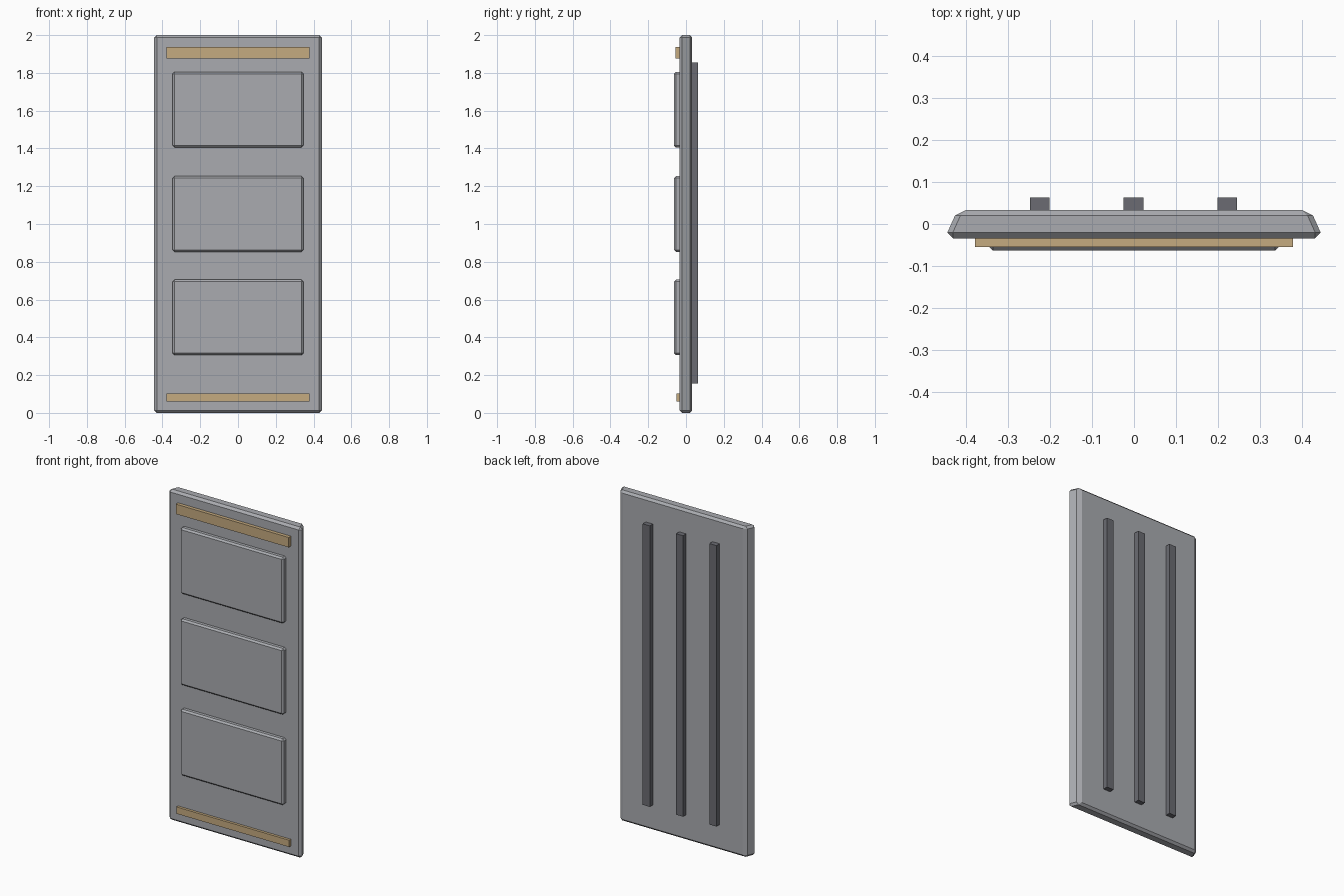
import bpy
import bmesh

cube = bpy.data.objects.get("Cube")
if cube:
    bpy.data.objects.remove(cube, do_unlink=True)


def material(name, rgb):
    mat = bpy.data.materials.new(name)
    mat.use_nodes = True
    colour = (*rgb, 1)
    mat.diffuse_color = colour
    mat.node_tree.nodes["Principled BSDF"].inputs["Base Color"].default_value = colour
    return mat


grey = material("light grey", (0.40, 0.41, 0.435))
dark = material("dark grey", (0.145, 0.148, 0.168))
tan = material("tan", (0.56, 0.405, 0.215))


def finish(name, bm, mat):
    bmesh.ops.recalc_face_normals(bm, faces=bm.faces)
    mesh = bpy.data.meshes.new(name)
    bm.to_mesh(mesh)
    bm.free()
    mesh.materials.append(mat)
    obj = bpy.data.objects.new(name, mesh)
    bpy.context.collection.objects.link(obj)
    return obj


def box(name, xs, ys, zs, mat, bevel=0):
    """Box between the given limits, with an optional flat chamfer."""
    bm = bmesh.new()
    bmesh.ops.create_cube(bm, size=1)
    for v in bm.verts:
        v.co = [lim[0] if c < 0 else lim[1] for c, lim in zip(v.co, (xs, ys, zs))]
    obj = finish(name, bm, mat)
    if bevel:
        mod = obj.modifiers.new("chamfer", "BEVEL")
        mod.width = bevel
        mod.segments = 1
    return obj


# Main slab: sides taper towards the back, all edges chamfered
def ring(bm, y, half, inset, cut):
    low, high = inset, 2 - inset
    inner = half - cut
    outline = [(-inner, low), (inner, low), (half, low + cut), (half, high - cut),
               (inner, high), (-inner, high), (-half, high - cut), (-half, low + cut)]
    return [bm.verts.new((x, y, z)) for x, z in outline]


bm = bmesh.new()
chamfer = 0.013
rings = [ring(bm, -0.034, 0.430, chamfer, 0),
         ring(bm, -0.020, 0.444, 0, chamfer),
         ring(bm, 0.020, 0.426, 0, chamfer),
         ring(bm, 0.033, 0.400, chamfer, 0)]
for a, b in zip(rings, rings[1:]):
    for i in range(len(a)):
        j = (i + 1) % len(a)
        bm.faces.new((a[i], a[j], b[j], b[i]))
bm.faces.new(rings[0])
bm.faces.new(rings[-1])
bmesh.ops.remove_doubles(bm, verts=bm.verts, dist=0.0001)
finish("main_panel", bm, grey)

# Raised rectangular panels on the front
for label, z in (("lower", 0.506), ("middle", 1.053), ("upper", 1.605)):
    box(label + "_raised_panel", (-0.346, 0.346), (-0.063, -0.024),
        (z - 0.2, z + 0.2), grey, 0.01)

# Trim strips on the front
box("top_trim", (-0.378, 0.378), (-0.055, -0.025), (1.876, 1.936), tan)
box("bottom_trim", (-0.378, 0.378), (-0.050, -0.025), (0.061, 0.102), tan)

# Vertical ribs on the back
for label, x in (("right", -0.224), ("centre", -0.001), ("left", 0.222)):
    box(label + "_back_rib", (x - 0.0235, x + 0.0235), (0.02, 0.063),
        (0.155, 1.855), dark)
